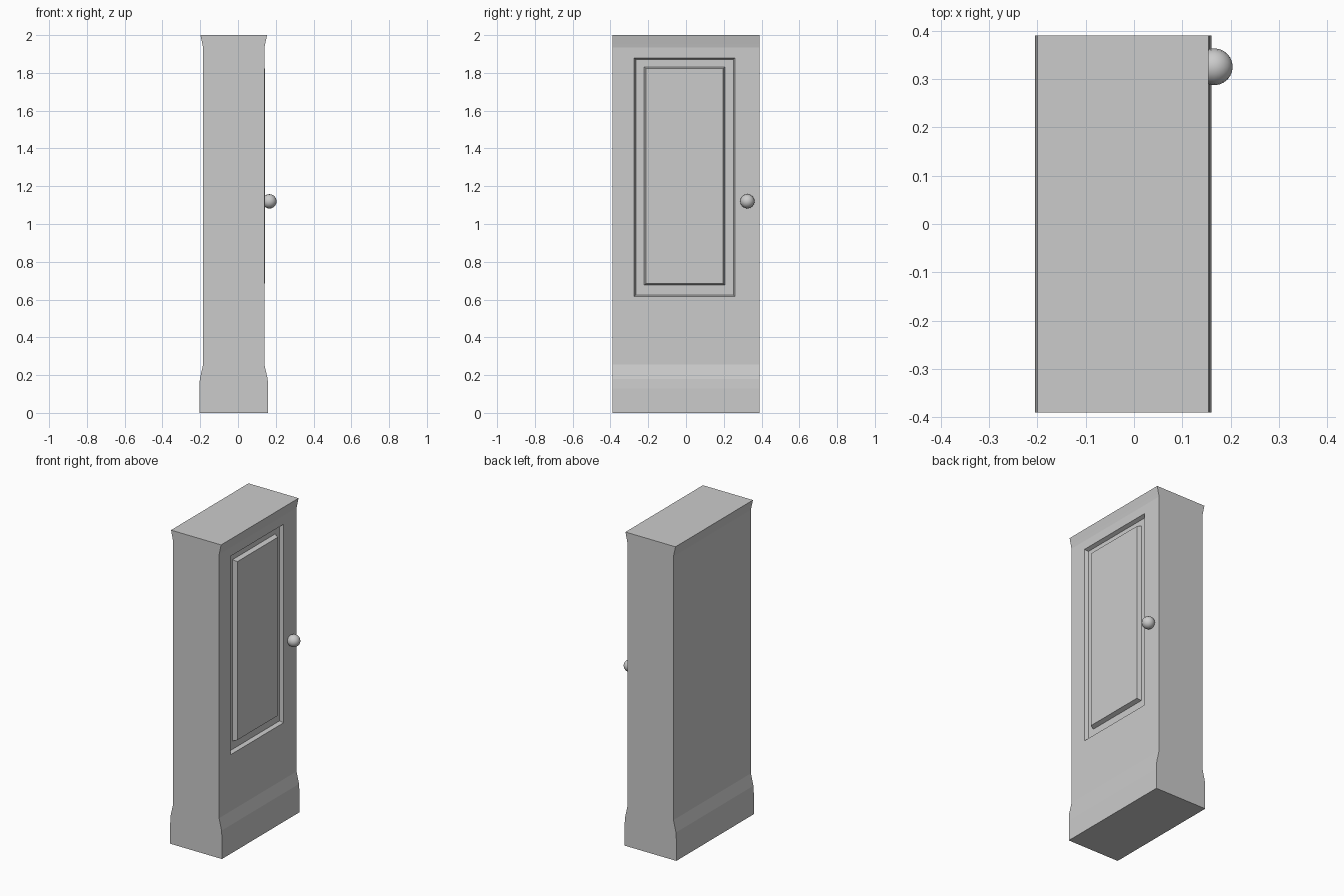
import bpy, bmesh
from mathutils import Matrix

if "Cube" in bpy.data.objects:
    bpy.data.objects.remove(bpy.data.objects["Cube"])


def make(name, verts, faces):
    me = bpy.data.meshes.new(name)
    bm = bmesh.new()
    vs = [bm.verts.new(v) for v in verts]
    for f in faces:
        bm.faces.new([vs[i] for i in f])
    bmesh.ops.recalc_face_normals(bm, faces=bm.faces)
    bm.to_mesh(me)
    bm.free()
    ob = bpy.data.objects.new(name, me)
    bpy.context.collection.objects.link(ob)
    return ob


def loft(name, loops):
    """Capped solid through rings of equal length."""
    n = len(loops[0])
    faces = [list(range(n)), list(range((len(loops) - 1) * n, len(loops) * n))]
    for k in range(len(loops) - 1):
        for i in range(n):
            j = (i + 1) % n
            faces.append((k*n + i, k*n + j, (k+1)*n + j, (k+1)*n + i))
    return make(name, [v for l in loops for v in l], faces)


def rect(x, inset, y0, y1, z0, z1):
    a, b, c, d = y0 + inset, y1 - inset, z0 + inset, z1 - inset
    return [(x, a, c), (x, b, c), (x, b, d), (x, a, d)]


# Cabinet body: half-width profile, mirrored about its own middle, extruded in y
mid = -0.0225
half = [(0.1825, 0), (0.1825, 0.13), (0.1795, 0.18), (0.1715, 0.215),
        (0.1625, 0.255), (0.1625, 1.935), (0.1665, 1.955), (0.1765, 2.0)]
profile = [(mid + w, z) for w, z in half] + [(mid - w, z) for w, z in reversed(half)]
body = loft("cabinet_body", [[(x, y, z) for x, z in profile] for y in (-0.39, 0.39)])

# Recess in the door face
outer = (-0.275, 0.26, 0.615, 1.88)
cutter = loft("recess_cutter", [rect(0.117, 0.009, *outer), rect(0.14, 0, *outer),
                                rect(0.2, 0, *outer)])
cutter.hide_render = True
cutter.hide_viewport = True
mod = body.modifiers.new("recess", 'BOOLEAN')
mod.operation = 'DIFFERENCE'
mod.solver = 'EXACT'
mod.object = cutter

# Raised door panel
inner = (-0.222, 0.206, 0.677, 1.832)
loft("door_panel", [rect(0.112, 0, *inner), rect(0.117, 0, *inner),
                    rect(0.144, 0.009, *inner)])

# Round knob
me = bpy.data.meshes.new("door_knob")
bm = bmesh.new()
bmesh.ops.create_uvsphere(bm, u_segments=16, v_segments=12, radius=0.038,
                          matrix=Matrix.Translation((0.166, 0.325, 1.12))
                          @ Matrix.Rotation(1.570796, 4, 'Y'))
bm.to_mesh(me)
bm.free()
knob = bpy.data.objects.new("door_knob", me)
bpy.context.collection.objects.link(knob)
for p in me.polygons:
    p.use_smooth = True
